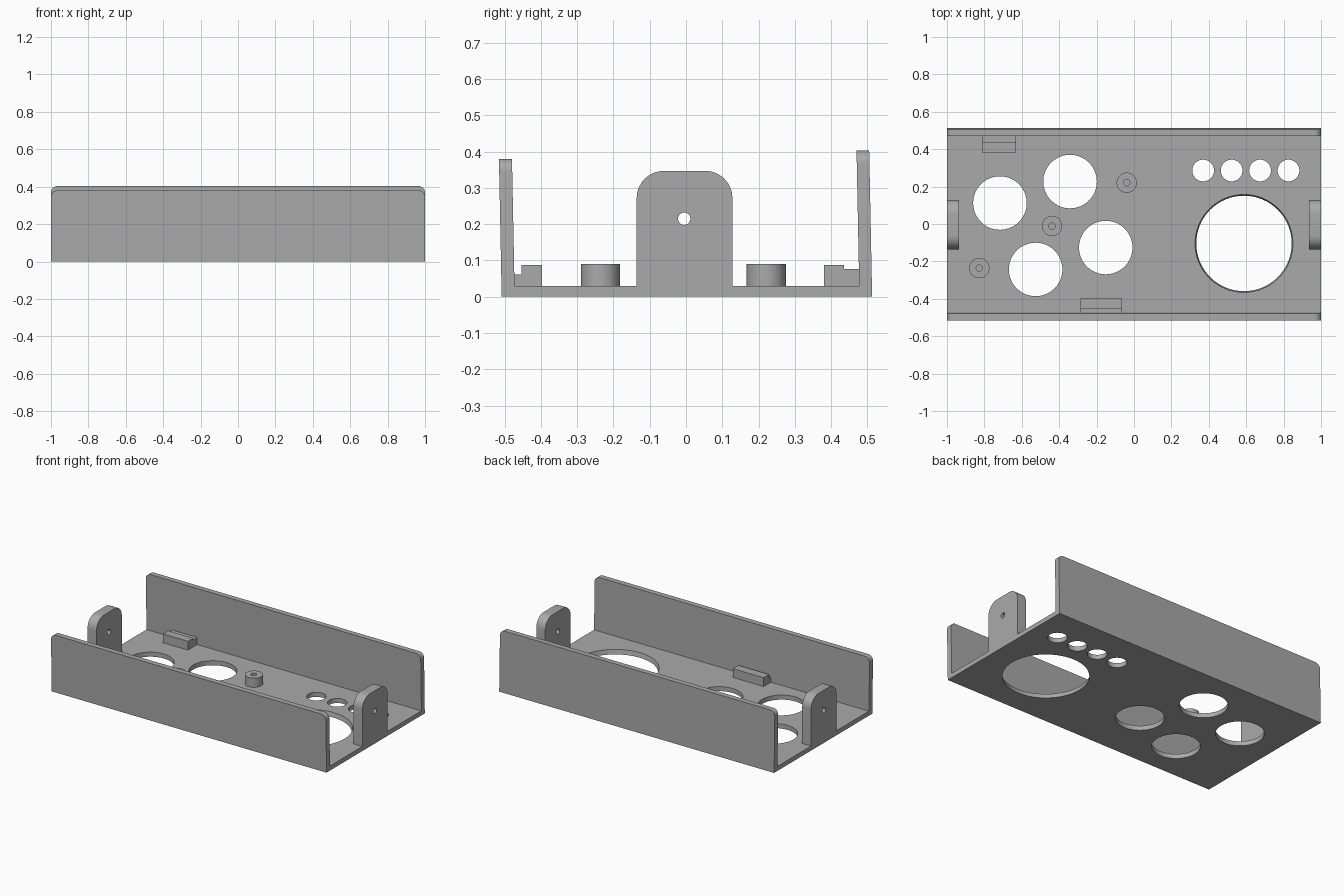
import bpy, bmesh
from math import cos, sin, pi, radians
from mathutils import Matrix

cube = bpy.data.objects.get("Cube")
if cube:
    bpy.data.objects.remove(cube, do_unlink=True)

grey = bpy.data.materials.new("plain grey")
grey.use_nodes = True
colour = (0.4, 0.4, 0.4, 1)
grey.diffuse_color = colour
grey.node_tree.nodes["Principled BSDF"].inputs["Base Color"].default_value = colour

FLOOR = 0.03
LEAN = -0.02


def finish(name, bm):
    bmesh.ops.recalc_face_normals(bm, faces=bm.faces[:])
    mesh = bpy.data.meshes.new(name)
    bm.to_mesh(mesh)
    bm.free()
    mesh.materials.append(grey)
    obj = bpy.data.objects.new(name, mesh)
    bpy.context.scene.collection.objects.link(obj)
    return obj


def prism(name, outline, place, start, end):
    """Extrude a 2D outline; place(u, v, depth) gives the 3D point."""
    bm = bmesh.new()
    rings = [[bm.verts.new(place(u, v, d)) for u, v in outline] for d in (start, end)]
    for ring in rings:
        bm.faces.new(ring)
    n = len(outline)
    for i in range(n):
        j = (i + 1) % n
        bm.faces.new((rings[0][i], rings[0][j], rings[1][j], rings[1][i]))
    return finish(name, bm)


def rounded_top(left, right, height, radius, steps=8):
    """Upright rectangle outline with two rounded upper corners."""
    points = [(left, 0), (right, 0)]
    for centre, first in ((right - radius, 0), (left + radius, pi / 2)):
        for i in range(steps + 1):
            a = first + i / steps * pi / 2
            points.append((centre + radius * cos(a), height - radius + radius * sin(a)))
    return points


def cylinder(name, location, radius, depth, axis="Z", top=None, sides=64):
    bm = bmesh.new()
    turn = Matrix.Rotation(pi / 2, 4, "Y") if axis == "X" else Matrix()
    bmesh.ops.create_cone(bm, cap_ends=True, segments=sides, radius1=radius,
                          radius2=radius if top is None else top, depth=depth,
                          matrix=Matrix.Translation(location) @ turn)
    return finish(name, bm)


def cut(target, cutter):
    cutter.hide_render = True
    mod = target.modifiers.new("hole", "BOOLEAN")
    mod.operation = "DIFFERENCE"
    mod.solver = "EXACT"
    mod.object = cutter
    bpy.context.view_layer.objects.active = target
    bpy.ops.object.modifier_apply(modifier=mod.name)
    bpy.data.objects.remove(cutter, do_unlink=True)


parts = []

# Floor plate with its openings
floor = prism("floor_plate", [(-1, -0.49), (1, -0.49), (1, 0.495), (-1, 0.495)],
              lambda u, v, d: (u, v, d), 0, FLOOR)
medium_holes = [(-0.717, 0.112), (-0.342, 0.227), (-0.526, -0.243), (-0.151, -0.126)]
small_holes = [(0.37 + 0.152 * i, 0.286) for i in range(4)]
for spots, radius in ((medium_holes, 0.143), (small_holes, 0.058)):
    for x, y in spots:
        cut(floor, cylinder("cutter", (x, y, FLOOR / 2), radius, 0.1))
cut(floor, cylinder("cutter", (0.588, -0.104, FLOOR / 2), 0.255, FLOOR + 0.002, top=0.262))
parts.append(floor)

# Long side walls, leaning slightly forward
for name, outer, inner, height in (("front_wall", -0.508, -0.472, 0.38),
                                   ("back_wall", 0.513, 0.478, 0.403)):
    parts.append(prism(name, rounded_top(-1, 1, height, 0.035),
                       lambda u, v, d: (u, d + LEAN * v, v), outer, inner))

# Upright end tabs with a screw hole
for name, side in (("left_tab", 1), ("right_tab", -1)):
    tab = prism(name, rounded_top(-0.136, 0.128, 0.347, 0.075),
                lambda u, v, d: (d, u, v), side, side * 0.935)
    cut(tab, cylinder("cutter", (side * 0.97, -0.005, 0.215), 0.017, 0.2, "X", sides=32))
    parts.append(tab)

# Screw bosses with blind holes
for i, (x, y) in enumerate([(-0.039, 0.221), (-0.438, -0.011), (-0.827, -0.236)]):
    boss = cylinder(f"screw_boss_{i + 1}", (x, y, 0.055), 0.054, 0.07, sides=48)
    cut(boss, cylinder("cutter", (x, y, 0.07), 0.017, 0.07, sides=32))
    parts.append(boss)

# Stepped blocks at the foot of the walls
for name, x0, x1, near, step, wall, low in (
        ("back_step_block", -0.813, -0.631, 0.381, 0.436, 0.48, 0.077),
        ("front_step_block", -0.287, -0.064, -0.397, -0.454, -0.475, 0.062)):
    outline = [(near, 0.02), (near, 0.088), (step, 0.088), (step, low), (wall, low), (wall, 0.02)]
    parts.append(prism(name, outline, lambda u, v, d: (d, u, v), x0, x1))

# Smooth the curves and keep the corners crisp
bpy.ops.object.select_all(action="DESELECT")
for part in parts:
    part.select_set(True)
bpy.context.view_layer.objects.active = floor
bpy.ops.object.shade_smooth_by_angle(angle=radians(30))
